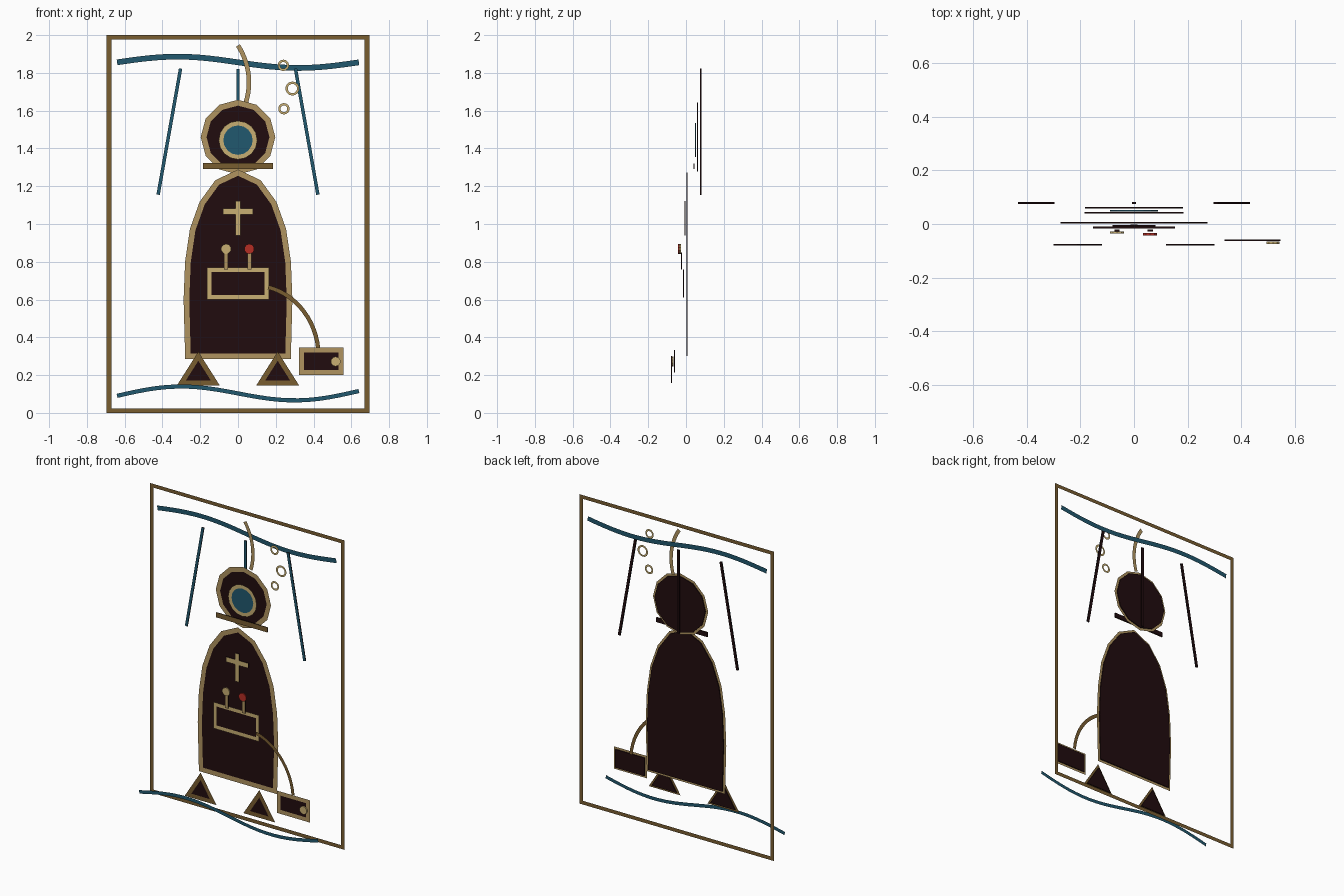
import bpy, bmesh, math
from mathutils import Vector
from mathutils.geometry import interpolate_bezier

old = bpy.data.objects.get("Cube")
if old:
    bpy.data.objects.remove(old, do_unlink=True)

THICK = 0.006


def material(name, rgb):
    m = bpy.data.materials.new(name)
    m.use_nodes = True
    m.diffuse_color = (*rgb, 1)
    m.node_tree.nodes["Principled BSDF"].inputs["Base Color"].default_value = (*rgb, 1)
    return m


dark = material("dark_maroon", (0.0152, 0.0037, 0.0044))
gold = material("old_gold", (0.434, 0.296, 0.117))
bronze = material("bronze", (0.19, 0.11, 0.03))
pale = material("pale_gold", (0.58, 0.43, 0.17))
teal = material("sea_teal", (0.0152, 0.0976, 0.156))
red = material("signal_red", (0.46, 0.026, 0.017))


def finish(name, bm, mat):
    mesh = bpy.data.meshes.new(name)
    bm.to_mesh(mesh)
    bm.free()
    mesh.materials.append(mat)
    obj = bpy.data.objects.new(name, mesh)
    bpy.context.collection.objects.link(obj)
    return obj


def edges_of(points, width, closed):
    """Both mitred sides of a stroke in the x-z plane."""
    p = [Vector(q) for q in points]
    n = len(p)
    left, right = [], []
    for i in range(n):
        a = p[i - 1] if closed or i > 0 else None
        b = p[(i + 1) % n] if closed or i < n - 1 else None
        d1 = (p[i] - a).normalized() if a is not None else None
        d2 = (b - p[i]).normalized() if b is not None else d1
        d1 = d1 if d1 is not None else d2
        n1, n2 = Vector((-d1.y, d1.x)), Vector((-d2.y, d2.x))
        m = (n1 + n2).normalized()
        off = m * (width / 2 / m.dot(n1))
        left.append(p[i] + off)
        right.append(p[i] - off)
    return left, right


def stroke(name, points, width, y, mat, closed=False):
    """Flat ribbon facing the front."""
    left, right = edges_of(points, width, closed)
    bm = bmesh.new()
    lv = [bm.verts.new((q.x, y, q.y)) for q in left]
    rv = [bm.verts.new((q.x, y, q.y)) for q in right]
    n = len(lv)
    for i in range(n if closed else n - 1):
        j = (i + 1) % n
        f = bm.faces.new((lv[i], rv[i], rv[j], lv[j]))
        f.normal_update()
        if f.normal.y > 0:
            f.normal_flip()
    return finish(name, bm, mat)


def plate(name, points, y, mat, thick=THICK):
    """Thin solid sheet cut to an outline."""
    bm = bmesh.new()
    f = bm.faces.new([bm.verts.new((x, y - thick / 2, z)) for x, z in points])
    ext = bmesh.ops.extrude_face_region(bm, geom=[f])
    moved = [v for v in ext["geom"] if isinstance(v, bmesh.types.BMVert)]
    bmesh.ops.translate(bm, verts=moved, vec=(0, thick, 0))
    bmesh.ops.recalc_face_normals(bm, faces=bm.faces)
    return finish(name, bm, mat)


def panel(name, points, width, y, mat, fill=dark):
    """Filled sheet with an outline stroke on its front."""
    plate(name + "_plate", points, y, fill)
    stroke(name + "_trim", points, width, y - THICK / 2 - 0.002, mat, True)


def bar(name, a, b, width, y, mat):
    """Straight coloured strip on a dark backing."""
    left, right = edges_of([a, b], width * 0.9, False)
    plate(name + "_backing", left + right[::-1], y, dark)
    stroke(name, [a, b], width, y - THICK / 2 - 0.001, mat)


def circle(x, z, r, n):
    return [(x + r * math.sin(math.tau * i / n), z + r * math.cos(math.tau * i / n))
            for i in range(n)]


def rect(x0, z0, x1, z1):
    return [(x0, z0), (x1, z0), (x1, z1), (x0, z1)]


def bezier(a, b, c, d):
    pts = interpolate_bezier(*[Vector((x, z, 0)) for x, z in (a, b, c, d)], 14)
    return [(q.x, q.y) for q in pts]


# Frame and water lines
stroke("frame", rect(-0.683, 0.012, 0.683, 1.988), 0.024, 0.095, bronze, True)
xs = [-0.64 + 1.28 * i / 24 for i in range(25)]
stroke("upper_wave", [(x, 1.856 - 0.03 * math.sin(math.pi * x / 0.64)) for x in xs],
       0.03, 0.09, teal)
stroke("lower_wave", [(x, 0.103 + 0.02 * x - 0.043 * math.sin(math.pi * x / 0.64)) for x in xs],
       0.022, -0.095, teal)

# Light rays
bar("centre_ray", (0, 1.82), (0, 1.28), 0.018, 0.078, teal)
for side, s in (("left", 1), ("right", -1)):
    bar(side + "_ray", (0.304 * s, 1.823), (0.423 * s, 1.155), 0.018, 0.078, teal)
    # Feet
    panel(side + "_foot", [(0.12 * s, 0.158), (0.30 * s, 0.158), (0.21 * s, 0.30)],
          0.026, -0.077, bronze)

# Body
half = [(0.265, 0.30), (0.273, 0.60), (0.265, 0.80), (0.24, 0.97), (0.19, 1.11), (0.11, 1.22)]
panel("body", half + [(0, 1.272)] + [(-x, z) for x, z in reversed(half)], 0.03, 0.005, gold)

# Helmet, window, collar and air hose
panel("helmet", circle(0, 1.46, 0.182, 12), 0.03, 0.06, gold)
panel("window", circle(0, 1.444, 0.09, 16), 0.024, 0.05, pale, teal)
bar("collar", (-0.184, 1.306), (0.184, 1.306), 0.032, 0.042, bronze)
stroke("air_hose", bezier((0, 1.945), (0.055, 1.86), (0.075, 1.75), (0.042, 1.645)),
       0.024, 0.07, gold)

# Bubbles
for i, (x, z, r) in enumerate([(0.24, 1.84, 0.024), (0.288, 1.717, 0.031), (0.243, 1.61, 0.024)]):
    stroke(f"bubble_{i + 1}", circle(x, z, r, 14), 0.012, 0.03, pale, True)

# Chest cross
bar("cross_upright", (0, 0.94), (0, 1.122), 0.028, -0.005, pale)
bar("cross_arm", (-0.08, 1.065), (0.08, 1.065), 0.032, -0.006, pale)

# Control box with two levers
panel("control_box", rect(-0.152, 0.612, 0.152, 0.758), 0.024, -0.013, pale)
for side, x, y, mat in (("right", -0.063, -0.031, pale), ("left", 0.06, -0.038, red)):
    bar(side + "_lever", (x, 0.76), (x, 0.85), 0.022, -0.024, gold)
    plate(side + "_lever_knob", circle(x, 0.868, 0.027, 10), y, mat, 0.008)

# Hand lamp and its cable
stroke("cable", bezier((0.16, 0.665), (0.30, 0.63), (0.41, 0.50), (0.425, 0.335)),
       0.022, -0.045, bronze)
panel("lamp", rect(0.337, 0.214, 0.546, 0.332), 0.026, -0.06, gold)
plate("lamp_bulb", circle(0.517, 0.272, 0.026, 10), -0.07, pale, 0.008)
